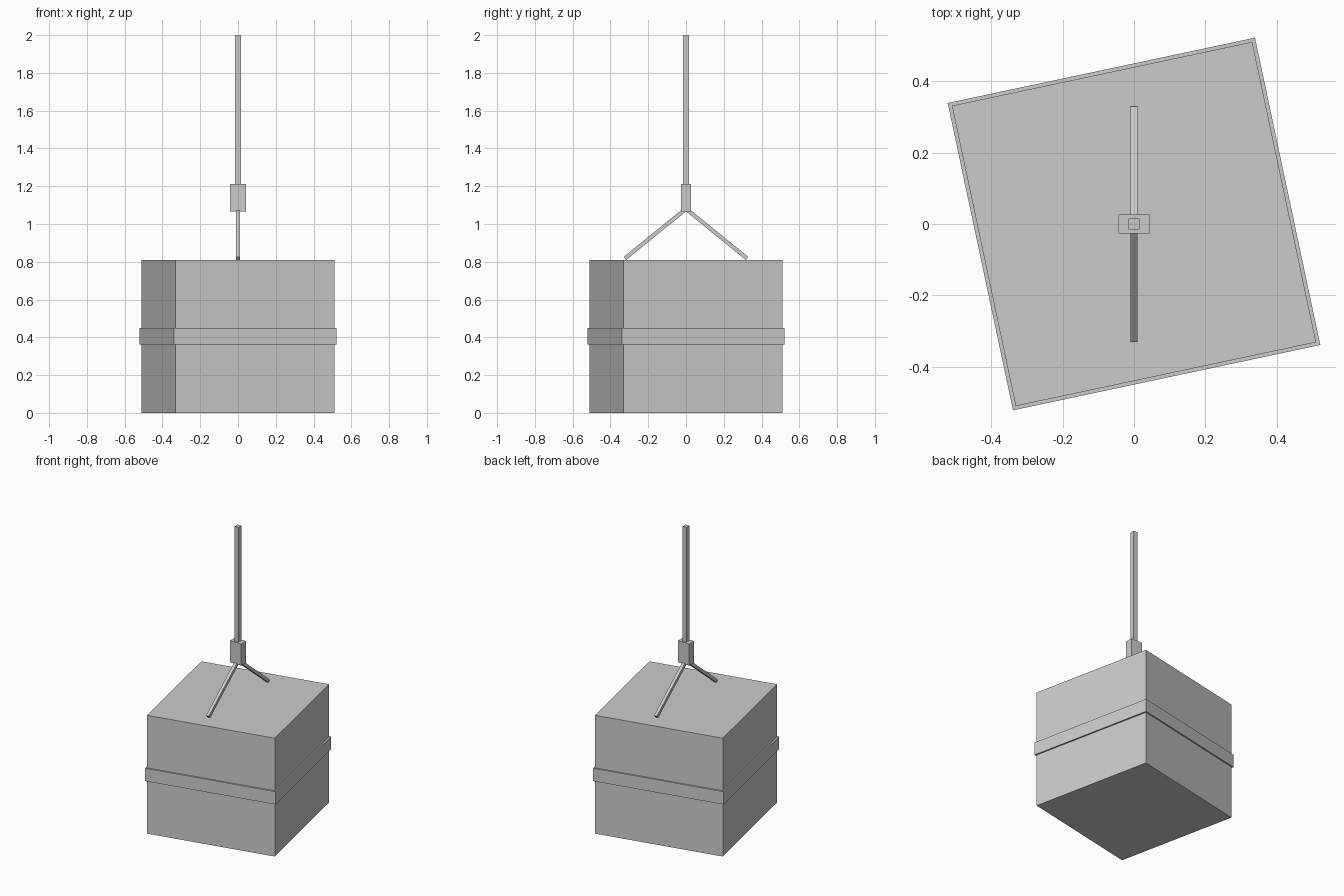
import bpy, math
from mathutils import Vector

if "Cube" in bpy.data.objects:
    bpy.data.objects.remove(bpy.data.objects["Cube"])

grey = bpy.data.materials.new("plain grey")
grey.diffuse_color = (0.6, 0.6, 0.6, 1)
grey.use_nodes = True
grey.node_tree.nodes["Principled BSDF"].inputs["Base Color"].default_value = grey.diffuse_color


def block(name, size, centre, rot=(0, 0, 0)):
    bpy.ops.mesh.primitive_cube_add(size=1, location=centre, rotation=rot)
    ob = bpy.context.object
    ob.name = name
    ob.scale = size
    ob.data.materials.append(grey)
    return ob


TURN = (0, 0, math.radians(12))

# Hanging crate and the raised band around its middle
block("crate", (0.861, 0.861, 0.81), (0, 0, 0.405), TURN)
block("crate_band", (0.881, 0.881, 0.088), (0, 0, 0.406), TURN)

# Hoist rod and the coupling block under it
block("hoist_rod", (0.03, 0.03, 0.8), (0, 0, 1.6))
block("coupling", (0.086, 0.053, 0.148), (0, 0, 1.139))

# Two slanted sling bars from the coupling to the crate top
for side, label in ((-1, "front"), (1, "back")):
    low = Vector((0, side * 0.323, 0.818))
    high = Vector((0, side * 0.004, 1.077))
    d = high - low
    block(label + "_sling", (0.021, 0.021, d.length), (low + high) / 2,
          (math.atan2(-d.y, d.z), 0, 0))
